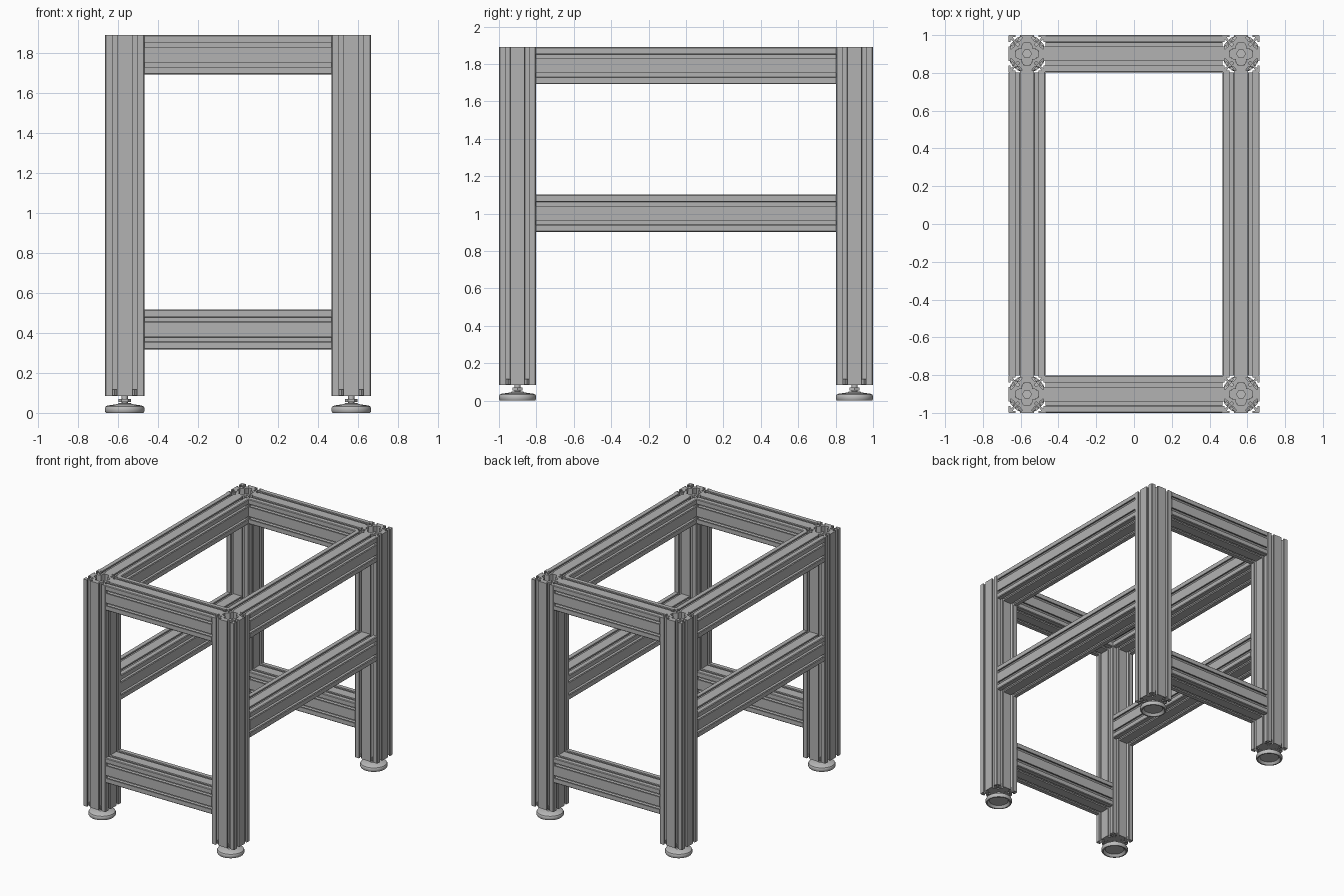
import bpy, bmesh, math
from mathutils import Matrix, Vector

cube = bpy.data.objects.get("Cube")
if cube:
    bpy.data.objects.remove(cube, do_unlink=True)


def make_material(name, value):
    m = bpy.data.materials.new(name)
    m.use_nodes = True
    col = (value, value, value, 1)
    m.diffuse_color = col
    m.node_tree.nodes["Principled BSDF"].inputs["Base Color"].default_value = col
    return m


ALU = make_material("aluminium grey", 0.45)
STEEL = make_material("foot grey", 0.5)

H = 0.099           # half width of the extrusion
PX, PY = 0.5665, 0.901   # leg centres
LEG_BOTTOM, TOP = 0.085, 1.89


def four_fold(side):
    """Repeat one side's points around the four sides."""
    pts = []
    for k in range(4):
        rot = Matrix.Rotation(-k * math.pi / 2, 2)
        pts += [rot @ Vector(p) for p in side]
    return pts


def outer_profile():
    # Two T-slots on the top side, running from left to right
    slot = [(-.012, 0), (-.012, .011), (-.024, .011), (-.024, .015), (-.011, .031)]
    slot += [(-t, d) for t, d in reversed(slot)]
    c = 0.005
    side = [(-H + c, H)]
    for mid in (-.05, .05):
        side += [(mid + t, H - d) for t, d in slot]
    side.append((H - c, H))
    return four_fold(side)


def star_profile(scale=1):
    # Star-shaped central chamber
    side = [(-.027, .027), (-.027, .042), (-.016, .06), (.016, .06), (.027, .042)]
    return four_fold([(x * scale, y * scale) for x, y in side])


def circle(cx, cy, r, n=16):
    return [Vector((cx + r * math.cos(2 * math.pi * i / n),
                    cy + r * math.sin(2 * math.pi * i / n))) for i in range(n)]


def extrude_loops(name, loops, length, mat):
    """Extrude an outline with holes along z, centred on its own origin."""
    bm = bmesh.new()
    edges = []
    for loop in loops:
        vs = [bm.verts.new((p.x, p.y, -length / 2)) for p in loop]
        edges += [bm.edges.new((vs[i], vs[i - 1])) for i in range(len(vs))]
    bmesh.ops.triangle_fill(bm, edges=edges, use_beauty=True, use_dissolve=False)
    res = bmesh.ops.extrude_face_region(bm, geom=bm.faces[:])
    moved = [g for g in res["geom"] if isinstance(g, bmesh.types.BMVert)]
    bmesh.ops.translate(bm, verts=moved, vec=(0, 0, length))
    bmesh.ops.recalc_face_normals(bm, faces=bm.faces[:])
    return finish(bm, name, mat)


def finish(bm, name, mat):
    me = bpy.data.meshes.new(name)
    bm.to_mesh(me)
    bm.free()
    ob = bpy.data.objects.new(name, me)
    bpy.context.collection.objects.link(ob)
    me.materials.append(mat)
    bpy.ops.object.select_all(action='DESELECT')
    ob.select_set(True)
    bpy.context.view_layer.objects.active = ob
    bpy.ops.object.shade_smooth_by_angle(angle=math.radians(35))
    return ob


def extrusion(name, length, axis, centre):
    loops = [outer_profile(), star_profile()]
    loops += [circle(sx * .05, sy * .05, .0085) for sx in (-1, 1) for sy in (-1, 1)]
    ob = extrude_loops(name, loops, length, ALU)
    turn = {'Z': Matrix(), 'X': Matrix.Rotation(math.pi / 2, 4, 'Y'),
            'Y': Matrix.Rotation(math.pi / 2, 4, 'X')}[axis]
    ob.matrix_world = Matrix.Translation(centre) @ turn


def lathe(name, profile, centre, mat, steps=40):
    bm = bmesh.new()
    vs = [bm.verts.new((r, 0, z)) for r, z in profile]
    es = [bm.edges.new(vs[i:i + 2]) for i in range(len(vs) - 1)]
    bmesh.ops.spin(bm, geom=vs + es, axis=(0, 0, 1), cent=(0, 0, 0),
                   angle=2 * math.pi, steps=steps)
    bmesh.ops.remove_doubles(bm, verts=bm.verts[:], dist=1e-5)
    bmesh.ops.recalc_face_normals(bm, faces=bm.faces[:])
    finish(bm, name, mat).location = centre


def prism(name, r, sides, z0, z1, x, y, mat):
    ob = extrude_loops(name, [circle(0, 0, r, sides)], z1 - z0, mat)
    ob.location = (x, y, (z0 + z1) / 2)


# Domed foot pad, hollow underneath
PAD = [(0, .018), (.07, .018), (.085, 0), (.094, 0), (.099, .008), (.099, .024),
       (.095, .032), (.085, .037), (.05, .042), (.034, .045), (.03, .05), (0, .05)]

for sy, row in ((-1, "front"), (1, "back")):
    for sx, side in ((1, "left"), (-1, "right")):
        x, y = sx * PX, sy * PY
        tag = f"{row}_{side}"
        extrusion(f"{tag}_leg", TOP - LEG_BOTTOM, 'Z', (x, y, (TOP + LEG_BOTTOM) / 2))
        # Plate closing the leg's chamber, with tabs in the slots
        plate = extrude_loops(f"{tag}_base_plate", [star_profile(.995)], .03, ALU)
        plate.location = (x, y, LEG_BOTTOM + .016)
        for k in range(4):
            for t in (-.05, .05):
                tab = extrude_loops(f"{tag}_slot_tab", [circle(0, 0, .0115, 4)], .03, ALU)
                spot = Matrix.Rotation(k * math.pi / 2, 4, 'Z') @ Vector((t, .077, 0))
                tab.location = (x + spot.x, y + spot.y, LEG_BOTTOM + .016)
        # Levelling foot
        lathe(f"{tag}_foot_pad", PAD, (x, y, 0), STEEL)
        prism(f"{tag}_foot_stem", .016, 20, .045, .125, x, y, STEEL)
        prism(f"{tag}_foot_nut", .032, 6, .055, .07, x, y, STEEL)
        prism(f"{tag}_bolt_head", .026, 6, .115, .135, x, y, STEEL)

# Cross rails between the legs at front and back
for sy, row in ((-1, "front"), (1, "back")):
    for z, level in ((.417, "lower"), (TOP - H, "upper")):
        extrusion(f"{row}_{level}_rail", 2 * (PX - H), 'X', (0, sy * PY, z))

# Long side rails
for sx, side in ((1, "left"), (-1, "right")):
    for z, level in ((1.002, "middle"), (TOP - H, "upper")):
        extrusion(f"{side}_{level}_rail", 2 * (PY - H), 'Y', (sx * PX, 0, z))
